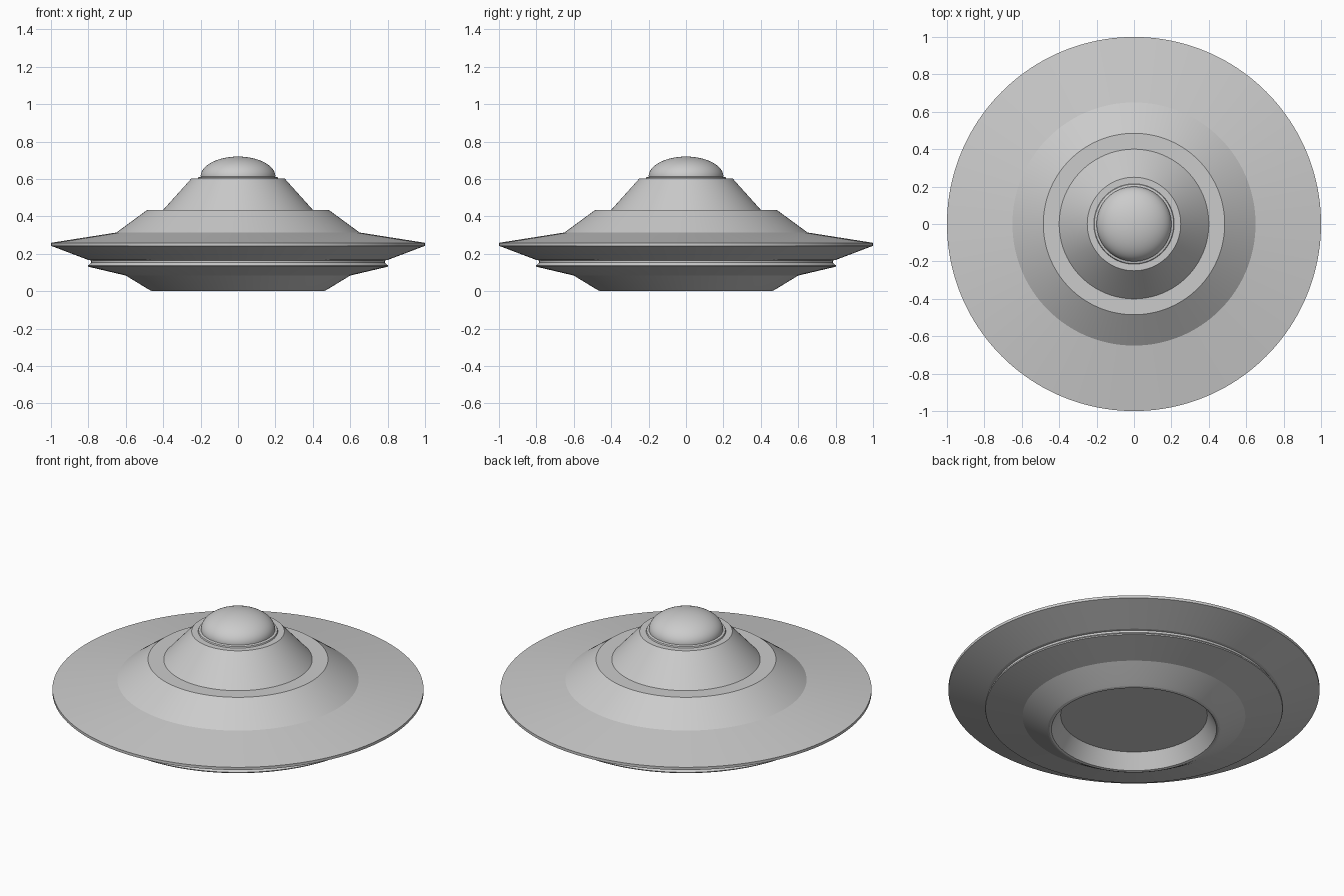
import bpy, bmesh, math

if "Cube" in bpy.data.objects:
    bpy.data.objects.remove(bpy.data.objects["Cube"])

SEGMENTS = 160


def lathe(name, profile, angle=12):
    """Revolve an (r, z) profile about z; points run from underside to top."""
    bm = bmesh.new()
    rings = []
    for r, z in profile:
        if r == 0:
            rings.append([bm.verts.new((0, 0, z))] * SEGMENTS)
        else:
            rings.append([bm.verts.new((r * math.cos(math.tau * i / SEGMENTS),
                                        r * math.sin(math.tau * i / SEGMENTS), z))
                          for i in range(SEGMENTS)])
    for low, high in zip(rings, rings[1:]):
        for i in range(SEGMENTS):
            k = (i + 1) % SEGMENTS
            corners = [low[i], low[k], high[k], high[i]]
            bm.faces.new(list(dict.fromkeys(corners)))
    mesh = bpy.data.meshes.new(name)
    bm.to_mesh(mesh)
    bm.free()
    obj = bpy.data.objects.new(name, mesh)
    bpy.context.collection.objects.link(obj)
    bpy.ops.object.select_all(action='DESELECT')
    obj.select_set(True)
    bpy.context.view_layer.objects.active = obj
    bpy.ops.object.shade_smooth_by_angle(angle=math.radians(angle))
    return obj


# Lower hull with the recessed belly and its rounded lip
lathe("lower_hull", [(0, 0.09), (0.395, 0.09), (0.445, 0.003), (0.455, 0),
                     (0.465, 0.003), (0.485, 0.014), (0.60, 0.084),
                     (0.80, 0.131), (0.803, 0.137), (0.785, 0.153)])

# Recessed neck between the lower hull and the saucer
lathe("neck_band", [(0.785, 0.153), (0.785, 0.165)])

# Wide saucer: underside, thin rim, shallow top, steeper shoulder
lathe("saucer", [(0.785, 0.165), (0.80, 0.167), (1.0, 0.243), (1.0, 0.259),
                 (0.65, 0.314), (0.485, 0.435), (0.40, 0.435)])

# Conical cabin with a flat top
lathe("cabin", [(0.40, 0.435), (0.25, 0.602), (0.215, 0.602)])

# Collar at the base of the dome
lathe("dome_collar", [(0.215, 0.602), (0.212, 0.609), (0.195, 0.613)])

# Flattened dome
STEPS = 24
dome = [(0.2 * math.cos(math.pi / 2 * i / STEPS),
         0.613 + 0.107 * math.sin(math.pi / 2 * i / STEPS)) for i in range(STEPS)]
lathe("dome", dome + [(0, 0.72)], angle=30)
